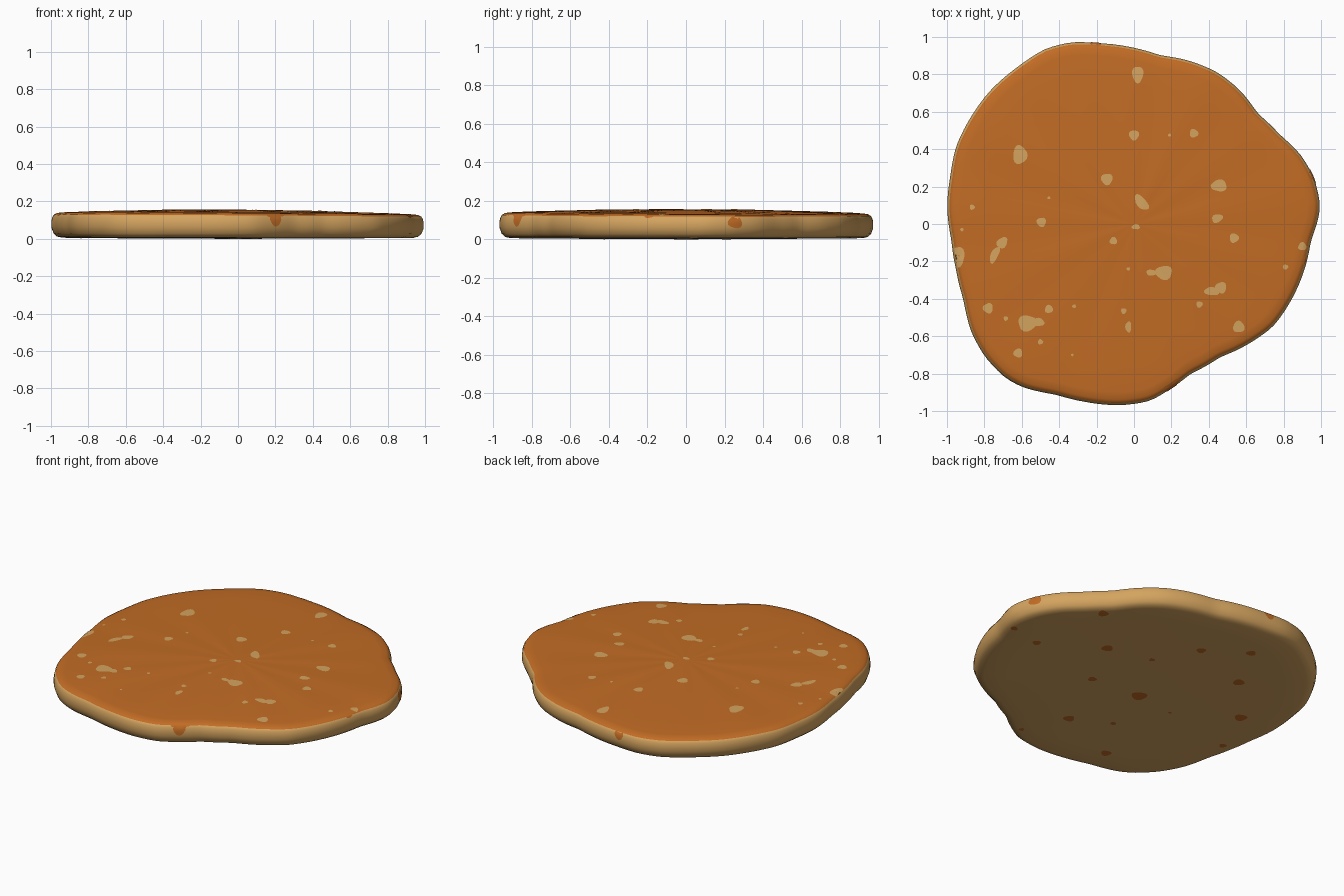
import bpy, bmesh, math
from math import sin, cos, pi

if "Cube" in bpy.data.objects:
    bpy.data.objects.remove(bpy.data.objects["Cube"])

def material(name, rgb):
    m = bpy.data.materials.new(name)
    m.diffuse_color = (*rgb, 1)
    m.use_nodes = True
    m.node_tree.nodes["Principled BSDF"].inputs["Base Color"].default_value = m.diffuse_color
    return m

TAN = material("pale batter", (0.66, 0.37, 0.115))
ORANGE = material("browned crust", (0.54, 0.15, 0.018))

# Wavy outline seen from above, anticlockwise
OUTLINE = [(.995, .10), (.96, .25), (.89, .37), (.78, .475), (.66, .59), (.565, .715),
           (.445, .81), (.30, .87), (.14, .90), (-.02, .945), (-.18, .965), (-.34, .97),
           (-.475, .935), (-.62, .84), (-.77, .71), (-.875, .565), (-.95, .415),
           (-.98, .26), (-.998, .09), (-.975, -.085), (-.95, -.245), (-.91, -.405),
           (-.87, -.575), (-.795, -.71), (-.69, -.82), (-.60, -.87), (-.42, -.91),
           (-.26, -.95), (-.075, -.968), (.085, -.945), (.18, -.89), (.30, -.80),
           (.46, -.71), (.62, -.635), (.745, -.545), (.835, -.415), (.91, -.245),
           (.945, -.085), (.98, .01)]
POLAR = sorted((math.atan2(y, x) % (2 * pi), math.hypot(x, y)) for x, y in OUTLINE)
POLAR = [(POLAR[-1][0] - 2 * pi, POLAR[-1][1])] + POLAR + [(POLAR[0][0] + 2 * pi, POLAR[0][1])]

def lerp(table, t):
    for (a, va), (b, vb) in zip(table, table[1:]):
        if t <= b:
            return va + (vb - va) * max(0, t - a) / (b - a)
    return table[-1][1]

def radius(a):
    return sum(lerp(POLAR, (a + k * .025) % (2 * pi)) for k in (-1, 0, 1)) / 3 + .001

# Cross-section rings: (scale of outline, inset, height)
BOTTOM = [(.4, 0, .002), (.8, 0, .004), (1, .06, .006)]
SIDE = [(1, .03, .012), (1, .012, .028), (1, 0, .06), (1, 0, .09), (1, .005, .11), (1, .012, .123)]
TOP = [(1, .03, .133), (1, .07, .137), (.8, 0, .142), (.4, 0, .152), (.1, 0, .155)]
RINGS = BOTTOM + SIDE + TOP

def place(r, a, z):
    # slight tilt and radial ripples on the upper half
    x, y = r * cos(a), r * sin(a)
    ripple = .0015 * sin(9 * a + 1) * sin(4 * a) * min(1, r * 3)
    return (x, y, z + (z / .14) * (ripple - .006 * x - .003 * y))

# Pancake body
SEG = 160
bm = bmesh.new()
rows = []
for f, d, z in RINGS:
    row = []
    for i in range(SEG):
        a = 2 * pi * i / SEG
        row.append(bm.verts.new(place(radius(a) * f - d, a, z)))
    rows.append(row)
low, high = bm.verts.new((0, 0, 0)), bm.verts.new((0, 0, .156))
first_top = len(BOTTOM) + len(SIDE) - 1
for i in range(SEG):
    j = (i + 1) % SEG
    bm.faces.new((low, rows[0][j], rows[0][i]))
    for k in range(len(rows) - 1):
        face = bm.faces.new((rows[k][i], rows[k][j], rows[k + 1][j], rows[k + 1][i]))
        face.material_index = int(k >= first_top)
    bm.faces.new((rows[-1][i], rows[-1][j], high)).material_index = 1

def finish(bm, name, mats):
    for f in bm.faces:
        f.smooth = True
    me = bpy.data.meshes.new(name)
    bm.to_mesh(me)
    bm.free()
    for m in mats:
        me.materials.append(m)
    bpy.context.collection.objects.link(bpy.data.objects.new(name, me))

finish(bm, "pancake_body", (TAN, ORANGE))

# Thin spots draped on the surface
def on_face(rings, lift):
    def drape(x, y):
        a, r = math.atan2(y, x), math.hypot(x, y)
        R = radius(a)
        table = sorted((R * f - d, z) for f, d, z in rings)
        r = min(r, R - .012)
        return place(r, a, lerp(table, r) + lift)
    return drape

def on_side(a, z):
    z = min(max(z, .014), .133)
    d = lerp([(h, i) for _, i, h in SIDE + TOP[:1]], z)
    return place(radius(a) - d + .002, a, z)

def spots(name, mat, items, drape, flip=False):
    bm = bmesh.new()
    for n, (x, y, rx, ry, deg) in enumerate(items):
        t = math.radians(deg)
        mid = bm.verts.new(drape(x, y))
        inner = None
        for s in (.5, 1):
            ring = []
            for i in range(16):
                a = 2 * pi * i / 16
                w = s * (1 + .1 * sin(3 * a + n * 2))
                u, v = rx * w * cos(a), ry * w * sin(a)
                ring.append(bm.verts.new(drape(x + u * cos(t) - v * sin(t), y + u * sin(t) + v * cos(t))))
            for i in range(16):
                j = (i + 1) % 16
                loop = (inner[i], ring[i], ring[j], inner[j]) if inner else (mid, ring[i], ring[j])
                bm.faces.new(loop[::-1] if flip else loop)
            inner = ring
    finish(bm, name, (mat,))

def dots(items):
    return [(x, y, r, r, 0) for x, y, r in items]

# Pale spots on top: round ones, then stretched ones
on_top = on_face(SIDE[-1:] + TOP + [(0, 0, .156)], .002)
spots("top_round_spots", TAN, dots([
    (0, .475, .027), (.32, .485, .023), (.19, .475, .008), (-.145, .24, .031),
    (-.865, .09, .014), (-.455, .14, .008), (-.495, .01, .025), (.535, -.075, .025),
    (-.11, -.09, .02), (-.92, -.03, .009), (.81, -.23, .014), (.90, -.12, .022),
    (-.03, -.24, .009), (.35, -.43, .017), (.56, -.55, .031), (-.78, -.45, .027),
    (-.685, -.505, .012), (-.455, -.455, .022), (-.32, -.44, .01), (-.055, -.465, .015),
    (-.50, -.63, .014), (-.62, -.69, .024), (-.33, -.70, .007)]), on_top)
spots("top_long_spots", TAN, [
    (.02, .80, .03, .045, 0), (-.61, .37, .038, .05, 0), (.455, .205, .042, .032, 0),
    (.04, .115, .05, .026, -50), (.445, .03, .03, .022, 20), (.01, -.015, .022, .014, 0),
    (-.945, -.175, .04, .055, 0), (-.705, -.10, .033, .026, 50), (-.745, -.165, .048, .02, 65),
    (.16, -.26, .045, .038, 0), (.095, -.26, .03, .016, 0), (.415, -.36, .04, .022, -5),
    (.465, -.34, .03, .03, 0), (-.57, -.53, .05, .043, 0), (-.51, -.525, .03, .022, 0),
    (-.03, -.55, .016, .03, 0)], on_top)

# Brown spots underneath
on_bottom = on_face([(0, 0, 0)] + BOTTOM + SIDE[:2], -.002)
spots("bottom_spots", ORANGE, dots([
    (.65, .50, .03), (.73, 0, .024), (.38, .215, .033), (.10, .28, .017), (-.05, .54, .027),
    (-.29, .70, .028), (.22, -.11, .025), (-.11, -.085, .045), (-.37, -.12, .01),
    (-.45, .40, .033), (-.72, .095, .036), (.03, -.545, .032), (-.20, -.425, .017),
    (-.39, -.715, .03), (.155, -.82, .016), (.93, .04, .02), (-.85, -.22, .022)]),
    on_bottom, True)

# Brown drips on the rim: (angle, height, half widths)
spots("rim_spots", ORANGE, [
    (math.radians(-77), .10, .037, .033, 0), (math.radians(-77), .125, .06, .012, 0),
    (math.radians(15), .093, .04, .034, 0), (math.radians(102), .105, .03, .026, 0),
    (math.radians(-12), .124, .025, .01, 0)], on_side)
